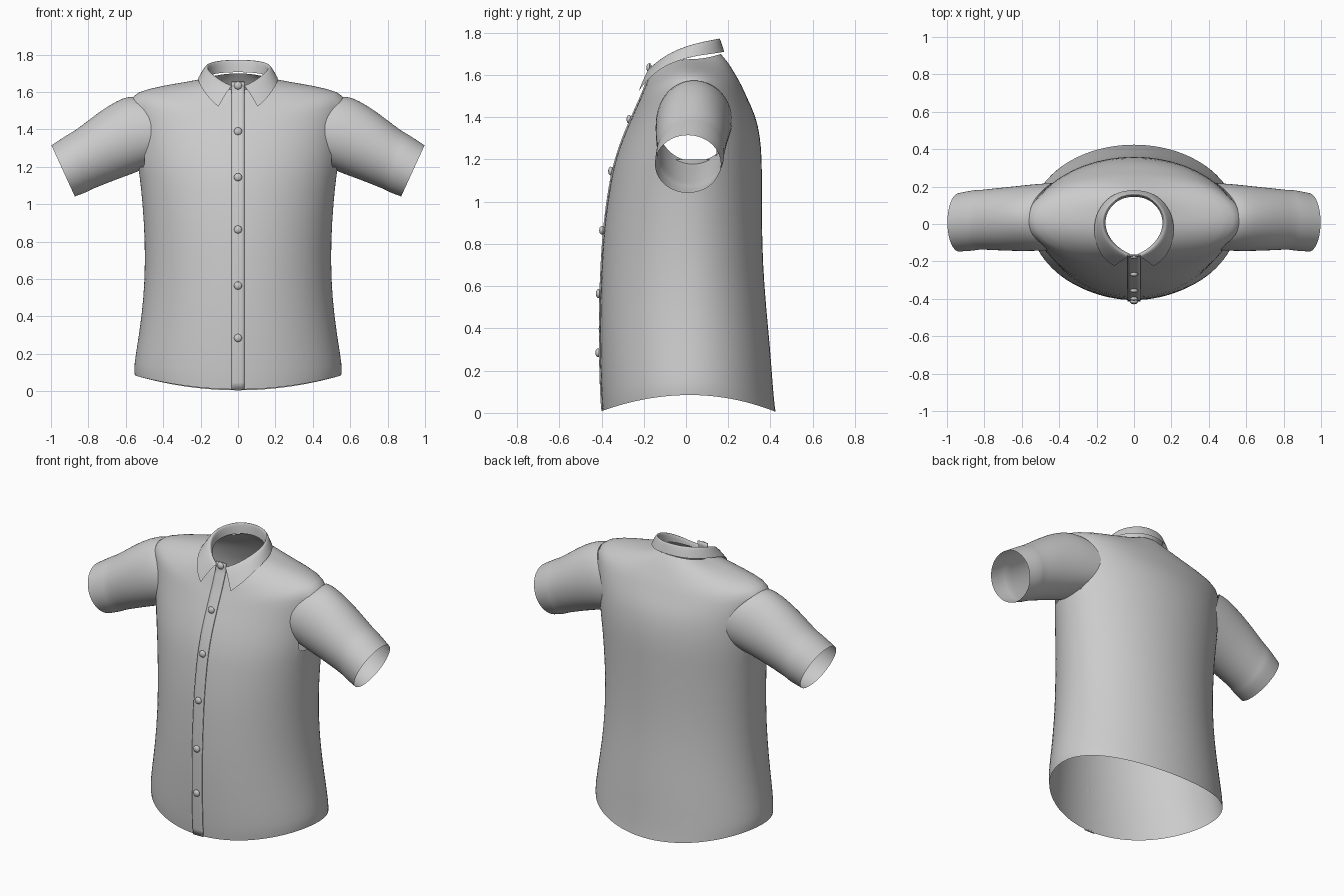
import bpy
import bmesh
from math import sin, cos, tau, radians
from mathutils import Vector

if "Cube" in bpy.data.objects:
    bpy.data.objects.remove(bpy.data.objects["Cube"], do_unlink=True)


def make_material(name, value):
    mat = bpy.data.materials.new(name)
    mat.use_nodes = True
    colour = (value, value, value, 1)
    mat.diffuse_color = colour
    mat.node_tree.nodes["Principled BSDF"].inputs["Base Color"].default_value = colour
    return mat


cloth = make_material("grey cloth", 0.6)


def finish(bm, name, material, levels=1, thickness=0):
    """Turn a bmesh into a smooth shaded object."""
    bmesh.ops.recalc_face_normals(bm, faces=bm.faces)
    mesh = bpy.data.meshes.new(name)
    bm.to_mesh(mesh)
    bm.free()
    obj = bpy.data.objects.new(name, mesh)
    bpy.context.collection.objects.link(obj)
    mesh.materials.append(material)
    mesh.shade_smooth()
    if levels:
        sub = obj.modifiers.new("smooth", 'SUBSURF')
        sub.levels = sub.render_levels = levels
        sub.boundary_smooth = 'PRESERVE_CORNERS'
    if thickness:
        solid = obj.modifiers.new("thickness", 'SOLIDIFY')
        solid.thickness = thickness
        solid.offset = 0
    return obj


def loft(name, rows, material, closed=True, skip=None, **options):
    """Skin a surface over rows of points; skip(row, column) leaves holes."""
    bm = bmesh.new()
    grid = [[bm.verts.new(p) for p in row] for row in rows]
    count = len(rows[0])
    for r in range(len(grid) - 1):
        low, high = grid[r], grid[r + 1]
        for c in range(count if closed else count - 1):
            if skip and skip(r, c):
                continue
            d = (c + 1) % count
            bm.faces.new((low[c], low[d], high[d], high[c]))
    return finish(bm, name, material, **options)


# Torso rings: half width, side height, front depth and height, back depth and height
torso_rings = [
    (.553, .085, -.395, .01, .425, .005),
    (.56, .13, -.402, .08, .415, .08),
    (.53, .3, -.408, .3, .4, .3),
    (.505, .5, -.408, .5, .38, .5),
    (.497, .7, -.4, .7, .365, .7),
    (.503, .9, -.387, .9, .36, .9),
    (.52, 1.1, -.36, 1.08, .36, 1.1),
    (.535, 1.2, -.34, 1.18, .36, 1.2),
    (.548, 1.32, -.3, 1.3, .352, 1.31),
    (.56, 1.44, -.26, 1.39, .33, 1.41),
    (.575, 1.55, -.23, 1.46, .29, 1.49),
    (.555, 1.6, -.215, 1.49, .265, 1.55),
    (.4, 1.635, -.195, 1.54, .23, 1.61),
    (.27, 1.655, -.18, 1.58, .2, 1.66),
    (.17, 1.675, -.165, 1.61, .165, 1.7),
]
SEGMENTS = 48
MIDDLE = .02


def torso_ring(half, side_z, front_y, front_z, back_y, back_z):
    ring = []
    for i in range(SEGMENTS):
        c, s = cos(tau * i / SEGMENTS), sin(tau * i / SEGMENTS)
        y, z = (back_y, back_z) if s > 0 else (front_y, front_z)
        ring.append((half * c, MIDDLE + (y - MIDDLE) * abs(s), z + (side_z - z) * c * c))
    return ring


def in_armhole(row, column):
    return row in (7, 8, 9) and abs(sin(tau * (column + .5) / SEGMENTS)) < .4


loft("torso", [torso_ring(*r) for r in torso_rings], cloth, skip=in_armhole)

# Sleeve rings: top x and z, bottom x and z, front, back, inward bow of the sides
sleeve_rings = [
    (.56, 1.575, .5, 1.19, -.14, .22, .1),
    (.6, 1.578, .55, 1.168, -.145, .215, .05),
    (.7, 1.525, .65, 1.132, -.145, .2, .02),
    (.79, 1.457, .73, 1.1, -.14, .19, 0),
    (.88, 1.388, .792, 1.076, -.136, .18, 0),
    (.89, 1.387, .8, 1.067, -.143, .185, 0),
    (.998, 1.316, .872, 1.041, -.148, .166, 0),
]


def sleeve_ring(side, top_x, top_z, low_x, low_z, front, back, bow):
    ring = []
    for i in range(32):
        c, s = cos(tau * i / 32), sin(tau * i / 32)
        t = (1 + c) / 2
        x = low_x + (top_x - low_x) * t - bow * s * s
        y = (front + back) / 2 + (back - front) / 2 * s
        ring.append((side * x, y, low_z + (top_z - low_z) * t))
    return ring


for side, label in ((1, "left"), (-1, "right")):
    loft(label + "_sleeve", [sleeve_ring(side, *r) for r in sleeve_rings], cloth)

# Collar: fold line and falling edge from the centre back to the front point
fold = [(0, .16, 1.79), (.09, .14, 1.785), (.15, .075, 1.772), (.168, 0, 1.75),
        (.14, -.08, 1.715), (.08, -.14, 1.672), (.025, -.168, 1.648)]
edge = [(0, .187, 1.712), (.11, .168, 1.707), (.187, .09, 1.697), (.218, 0, 1.682),
        (.207, -.115, 1.64), (.155, -.195, 1.565), (.105, -.225, 1.522)]


def both_sides(half):
    return [(-x, y, z) for x, y, z in reversed(half[1:])] + half


stand = [(x * .95, y * .95, z - .04 - .3 * (z - 1.648)) for x, y, z in fold]
middle = []
for a, b in zip(fold, edge):
    point = (Vector(a) + Vector(b)) / 2
    point.z += .008
    middle.append(tuple(point))
loft("collar", [both_sides(row) for row in (stand, fold, middle, edge)],
     cloth, closed=False, levels=2)

# Button placket following the front of the torso
profile = [(r[2], r[3]) for r in torso_rings] + [(-.167, 1.655)]
loft("button_placket",
     [[(x, y - .002, z) for x in (-.035, 0, .035)] for y, z in profile],
     cloth, closed=False, thickness=.007)


def front_depth(height):
    for (y0, z0), (y1, z1) in zip(profile, profile[1:]):
        if z0 <= height <= z1:
            return y0 + (y1 - y0) * (height - z0) / (z1 - z0)


# Buttons
for number, height in enumerate((.285, .565, .865, 1.145, 1.39, 1.635), 1):
    bm = bmesh.new()
    bmesh.ops.create_uvsphere(bm, u_segments=20, v_segments=12, radius=.021)
    bmesh.ops.scale(bm, vec=(1, .6, 1), verts=bm.verts)
    bmesh.ops.translate(bm, vec=(0, front_depth(height) - .009, height), verts=bm.verts)
    finish(bm, "button_%d" % number, cloth, levels=0)
